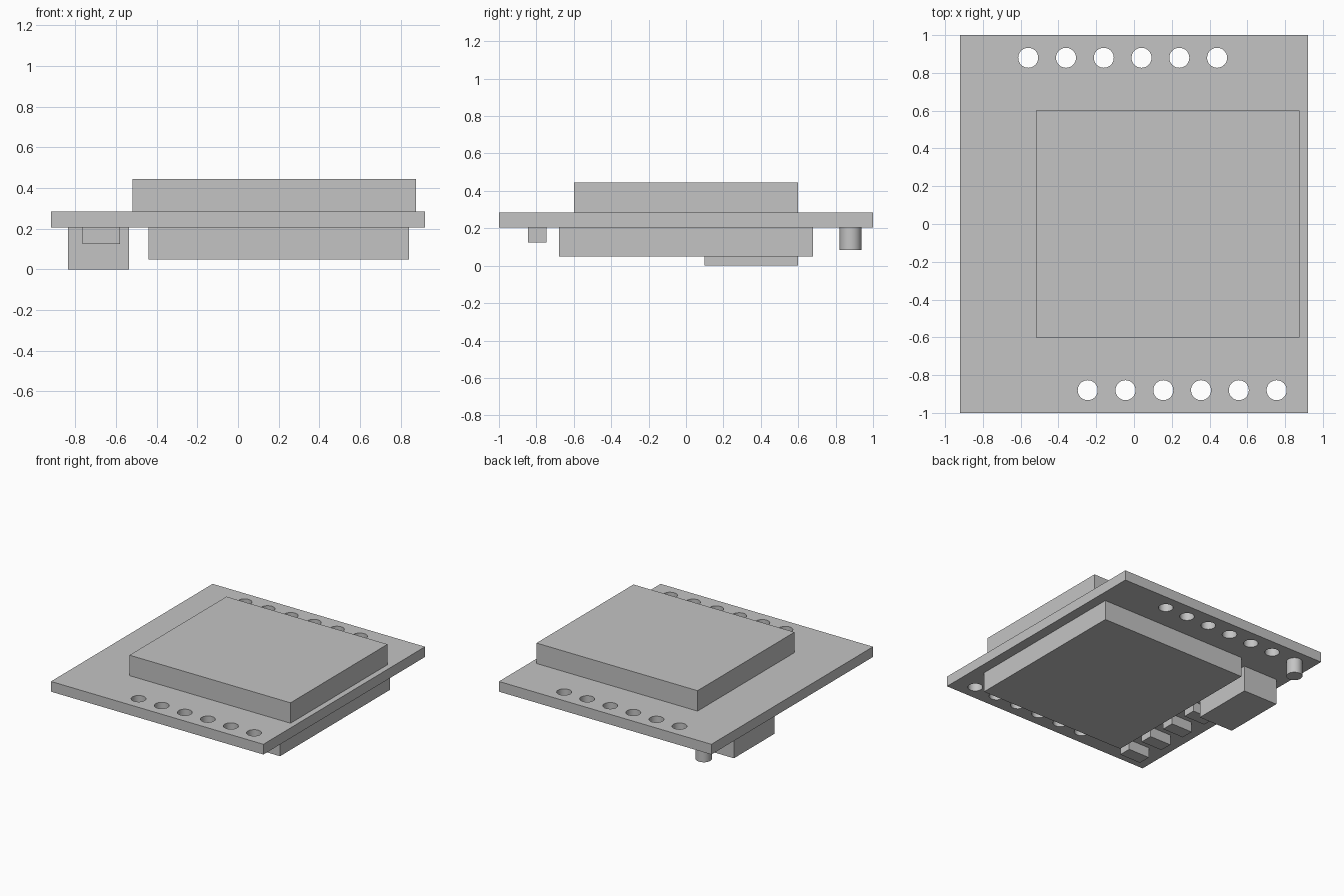
import bpy
import math

if "Cube" in bpy.data.objects:
    bpy.data.objects.remove(bpy.data.objects["Cube"])

grey = bpy.data.materials.new("light grey")
grey.diffuse_color = (0.55, 0.55, 0.55, 1)
grey.use_nodes = True
grey.node_tree.nodes["Principled BSDF"].inputs["Base Color"].default_value = grey.diffuse_color


def box(name, x0, x1, y0, y1, z0, z1):
    bpy.ops.mesh.primitive_cube_add(
        size=1, location=((x0 + x1) / 2, (y0 + y1) / 2, (z0 + z1) / 2))
    ob = bpy.context.object
    ob.name = name
    ob.scale = (x1 - x0, y1 - y0, z1 - z0)
    bpy.ops.object.transform_apply(location=False, rotation=False, scale=True)
    ob.data.materials.append(grey)
    return ob


def cylinder(name, x, y, z0, z1, radius):
    bpy.ops.mesh.primitive_cylinder_add(
        vertices=32, radius=radius, depth=z1 - z0, location=(x, y, (z0 + z1) / 2))
    ob = bpy.context.object
    ob.name = name
    ob.data.materials.append(grey)
    return ob


BOTTOM, TOP = 0.205, 0.285

# Circuit board with two rows of drilled holes
board = box("board", -0.92, 0.92, -1, 1, BOTTOM, TOP)
drills = []
for row_y, start_x in ((0.88, -0.56), (-0.88, -0.245)):
    for i in range(6):
        drills.append(cylinder("hole_cutter", start_x + 0.2 * i, row_y, 0.1, 0.4, 0.053))
bpy.ops.object.select_all(action='DESELECT')
for d in drills:
    d.select_set(True)
bpy.context.view_layer.objects.active = drills[0]
bpy.ops.object.join()
cutter = bpy.context.object
cutter.hide_render = True

cut = board.modifiers.new("holes", 'BOOLEAN')
cut.operation = 'DIFFERENCE'
cut.solver = 'EXACT'
cut.object = cutter
bpy.ops.object.select_all(action='DESELECT')
board.select_set(True)
bpy.context.view_layer.objects.active = board
bpy.ops.object.modifier_apply(modifier=cut.name)
bpy.data.objects.remove(cutter)
bpy.ops.object.shade_smooth_by_angle(angle=math.radians(30))

# Large slab on top, slab and connector underneath
box("display_panel", -0.52, 0.875, -0.6, 0.6, TOP, 0.445)
box("lower_module", -0.44, 0.84, -0.68, 0.68, 0.048, BOTTOM)
box("connector", -0.835, -0.535, 0.1, 0.6, 0, BOTTOM)

# Row of small components beside the lower module
for i in range(4):
    y = -0.795 + 0.24 * i
    box("small_component", -0.765, -0.58, y - 0.05, y + 0.05, 0.125, BOTTOM)

# Round peg in the corner
cylinder("corner_peg", -0.77, 0.88, 0.085, BOTTOM, 0.058)
bpy.ops.object.shade_smooth_by_angle(angle=math.radians(30))
